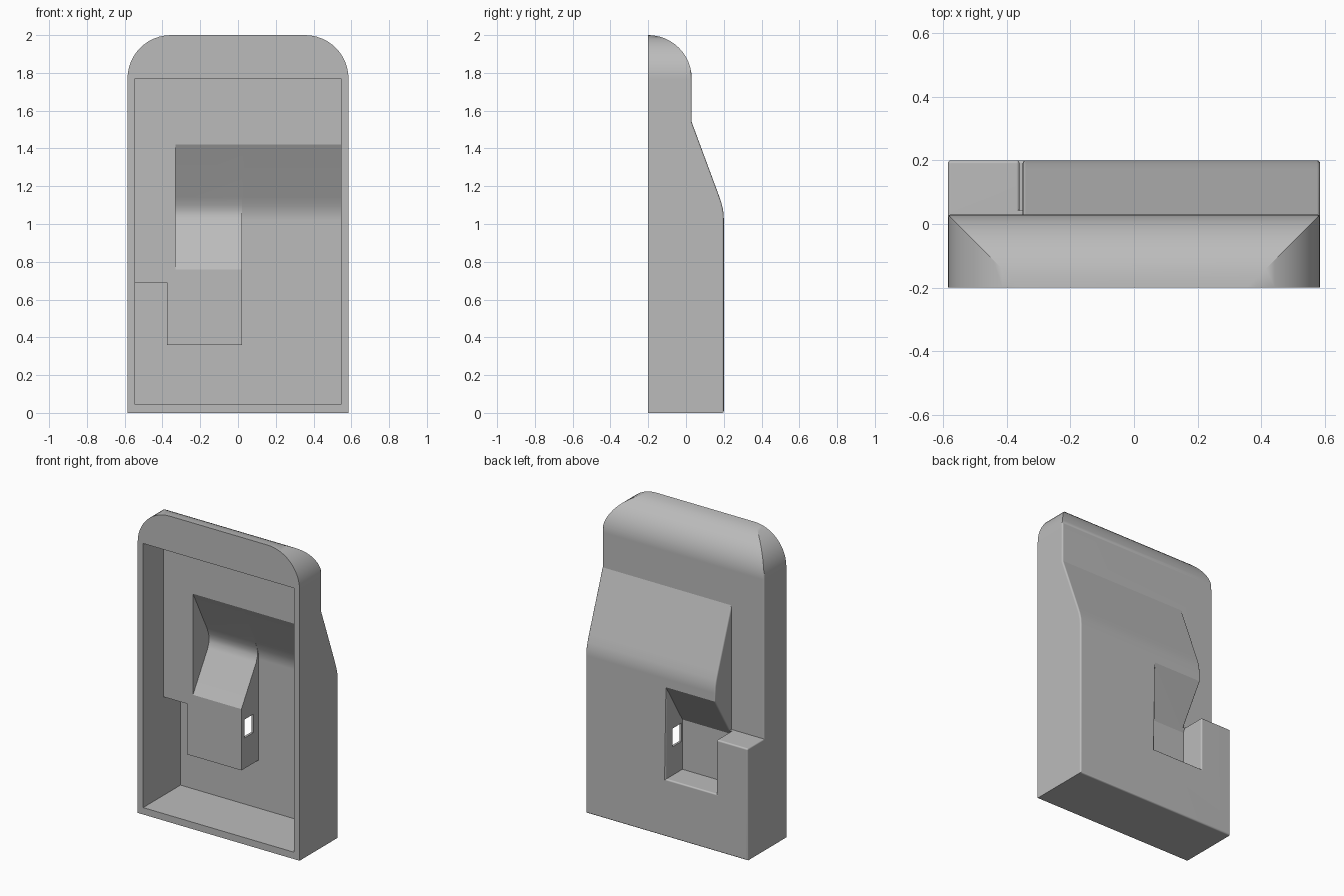
import bpy, bmesh, math
from math import sin, cos, pi, radians

cube = bpy.data.objects.get("Cube")
if cube:
    bpy.data.objects.remove(cube, do_unlink=True)

HALF, TOP, R, BACK, STEP = 0.585, 2.0, 0.23, 0.2, 0.03


def prism(name, pts, axis, lo, hi):
    """Extrude a 2D outline along x (points are y, z) or y (points are x, z)."""
    bm = bmesh.new()
    make = (lambda p, d: (d, p[0], p[1])) if axis == "x" else (lambda p, d: (p[0], d, p[1]))
    face = bm.faces.new([bm.verts.new(make(p, lo)) for p in pts])
    ext = bmesh.ops.extrude_face_region(bm, geom=[face])
    verts = [v for v in ext["geom"] if isinstance(v, bmesh.types.BMVert)]
    shift = (hi - lo, 0, 0) if axis == "x" else (0, hi - lo, 0)
    bmesh.ops.translate(bm, verts=verts, vec=shift)
    bmesh.ops.recalc_face_normals(bm, faces=bm.faces)
    mesh = bpy.data.meshes.new(name)
    bm.to_mesh(mesh)
    bm.free()
    ob = bpy.data.objects.new(name, mesh)
    bpy.context.collection.objects.link(ob)
    return ob


def box(name, x0, x1, y0, y1, z0, z1):
    return prism(name, [(y0, z0), (y1, z0), (y1, z1), (y0, z1)], "x", x0, x1)


def apply_boolean(ob, cutter, op="DIFFERENCE"):
    mod = ob.modifiers.new("cut", "BOOLEAN")
    mod.operation, mod.object, mod.solver = op, cutter, "EXACT"
    bpy.context.view_layer.objects.active = ob
    bpy.ops.object.modifier_apply(modifier=mod.name)
    bpy.data.objects.remove(cutter, do_unlink=True)


def arc(cx, cz, start, end, n=12):
    return [(cx + R * cos(start + (end - start) * i / n),
             cz + R * sin(start + (end - start) * i / n)) for i in range(n + 1)]


# Outer body: front outline crossed with the side profile
outline = [(-HALF, 0), (HALF, 0)]
outline += arc(HALF - R, TOP - R, 0, pi / 2) + arc(R - HALF, TOP - R, pi / 2, pi)
body = prism("housing_shell", outline, "y", -BACK, 0.5)
side = [(-BACK, -0.1), (-BACK, 0), (BACK, 0), (BACK, 1.03), (0.197, 1.07),
        (0.188, 1.11), (0.17, 1.162), (STEP, 1.54)]
side = [side[1]] + side[2:] + arc(-BACK, TOP - R, 0, pi / 2)
apply_boolean(body, prism("side_profile", side, "x", -1, 1), "INTERSECT")

# Back recesses: side notch and the pit under the sloped nose
apply_boolean(body, box("notch", -1, -0.35, STEP, 0.5, 0.73, 1.65))
pit = [(STEP, 0.375), (0.4, 0.375), (0.4, 1.3), (STEP, 0.70)]
apply_boolean(body, prism("pit", pit, "x", -0.36, 0.005))

# Round the outward edges of the back
bm = bmesh.new()
bm.from_mesh(body.data)
bmesh.ops.remove_doubles(bm, verts=bm.verts, dist=0.0005)
bmesh.ops.dissolve_limit(bm, angle_limit=radians(1), verts=bm.verts, edges=bm.edges)
edges = [e for e in bm.edges if len(e.link_faces) == 2 and e.is_convex
         and e.calc_face_angle() > radians(35)
         and all(v.co.y > STEP - 0.005 for v in e.verts)]
bmesh.ops.bevel(bm, geom=edges, offset=0.026, offset_type="OFFSET", segments=6,
                profile=0.5, affect="EDGES", clamp_overlap=True)
bmesh.ops.recalc_face_normals(bm, faces=bm.faces)
bm.to_mesh(body.data)
bm.free()

# Hollow inside, open at the front
IN, SHALLOW, DEEP, LOW = 0.545, 0.007, 0.185, 0.045
nose = [(-0.05, 1.42), (SHALLOW, 1.42), (0.15, 1.142), (0.167, 1.1), (0.174, 1.07),
        (0.172, 1.045), (0.16, 1.008), (SHALLOW, 0.76), (-0.05, 0.76)]
tall = [(-0.05, 1.42), (SHALLOW, 1.42), (0.15, 1.142), (0.17, 1.095), (0.181, 1.06),
        (DEEP, 1.02), (DEEP, LOW), (-0.05, LOW)]
for cutter in (
    box("cavity", -IN, IN, -0.5, SHALLOW, LOW, 1.77),
    prism("tall_cavity", tall, "x", 0.02, IN),
    prism("nose_cavity", nose, "x", -0.33, 0.03),
    box("left_cavity", -IN, -0.375, -0.05, DEEP, LOW, 0.69),
    box("bottom_cavity", -IN, 0.03, -0.05, DEEP, LOW, 0.36),
    box("window", -0.02, 0.04, 0.04, 0.13, 0.56, 0.68),
):
    apply_boolean(body, cutter)

# Colour and shading
grey = bpy.data.materials.new("plain_grey")
grey.use_nodes = True
colour = (0.5, 0.5, 0.5, 1)
grey.diffuse_color = colour
grey.node_tree.nodes["Principled BSDF"].inputs["Base Color"].default_value = colour
body.data.materials.clear()
body.data.materials.append(grey)
for p in body.data.polygons:
    p.material_index = 0
bpy.ops.object.select_all(action="DESELECT")
body.select_set(True)
bpy.context.view_layer.objects.active = body
bpy.ops.object.shade_smooth_by_angle(angle=radians(18))
normals = body.modifiers.new("even_shading", "WEIGHTED_NORMAL")
normals.keep_sharp = True
